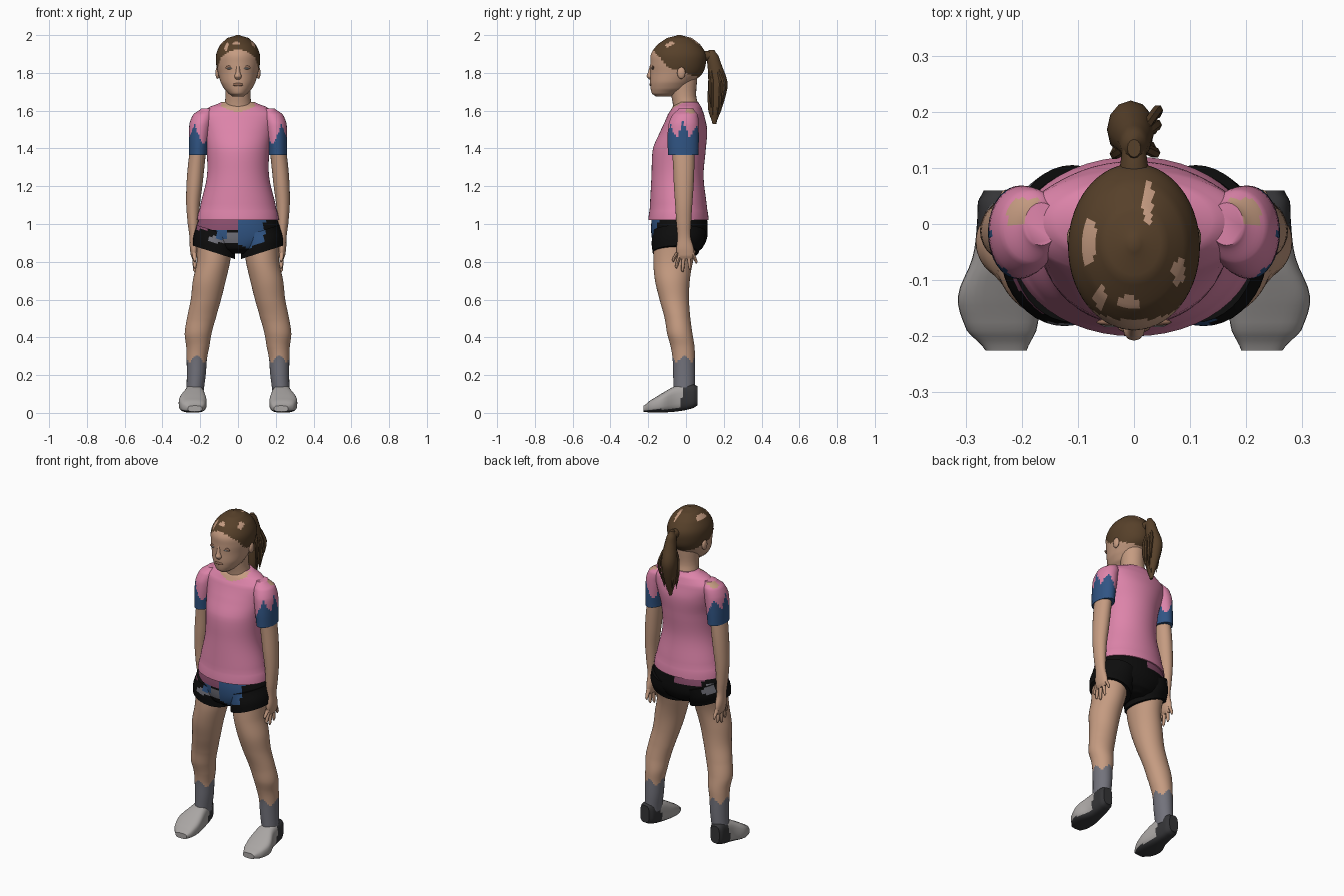
import bpy, bmesh, math, random
from mathutils import Vector, Matrix

random.seed(4)
default = bpy.data.objects.get("Cube")
if default:
    bpy.data.objects.remove(default, do_unlink=True)


def material(name, r, g, b):
    m = bpy.data.materials.new(name)
    m.use_nodes = True
    m.diffuse_color = (r, g, b, 1)
    shader = m.node_tree.nodes["Principled BSDF"]
    shader.inputs["Base Color"].default_value = (r, g, b, 1)
    shader.inputs["Roughness"].default_value = 0.9
    return m


skin = material("skin", .56, .33, .22)
lip = material("lip_brown", .27, .14, .09)
hair = material("hair_brown", .095, .052, .023)
pink = material("shirt_pink", .72, .23, .4)
mauve = material("patch_mauve", .27, .08, .16)
blue = material("sleeve_blue", .03, .09, .23)
black = material("shorts_black", .004, .004, .004)
sock = material("sock_grey", .17, .17, .2)
pale = material("shoe_grey", .4, .38, .37)
dark = material("heel_charcoal", .035, .035, .038)


def finish(name, bm, mats, rule=None):
    """Turn a bmesh into a smooth object, coloured face by face with a rule."""
    bmesh.ops.recalc_face_normals(bm, faces=bm.faces)
    for m_face in bm.faces:
        if rule:
            colour = rule(m_face.calc_center_median(), m_face.normal)
            m_face.material_index = mats.index(colour)
    mesh = bpy.data.meshes.new(name)
    bm.to_mesh(mesh)
    bm.free()
    for m in mats:
        mesh.materials.append(m)
    mesh.shade_smooth()
    mesh.set_sharp_from_angle(angle=math.radians(50))
    obj = bpy.data.objects.new(name, mesh)
    bpy.context.scene.collection.objects.link(obj)
    return obj


def smooth_rings(rings, sub):
    """Catmull-Rom interpolation between the key rings."""
    out = []
    for i in range(len(rings) - 1):
        quad = [rings[max(i - 1, 0)], rings[i], rings[i + 1], rings[min(i + 2, len(rings) - 1)]]
        for k in range(sub):
            t = k / sub
            out.append([b + t * ((c - a) + t * (2*a - 5*b + 4*c - d + t * (3*b - a - 3*c + d))) / 2
                        if j else b + t * (c - b) for j, (a, b, c, d) in enumerate(zip(*quad))])
    return out + [list(rings[-1])]


def loft(name, rings, mats, rule=None, seg=24, sub=4, axis="z", side=1, power=1, tilt=0):
    """Skin elliptical rings (position, centre a, centre b, radius a, radius b)."""
    bm = bmesh.new()
    loops = []
    for t, a, b, ra, rb in smooth_rings(rings, sub):
        loop = []
        for k in range(seg):
            c, s = math.cos(math.tau * k / seg), math.sin(math.tau * k / seg)
            u = a + ra * math.copysign(abs(c) ** power, c)
            v = b + rb * math.copysign(abs(s) ** power, s)
            p = (u * side, v, t + tilt * c) if axis == "z" else (u * side, t, v)
            loop.append(bm.verts.new(p))
        loops.append(loop)
    for lo, hi in zip(loops, loops[1:]):
        for k in range(seg):
            n = (k + 1) % seg
            bm.faces.new((lo[k], lo[n], hi[n], hi[k]))
    bm.faces.new(loops[0])
    bm.faces.new(loops[-1])
    return finish(name, bm, mats, rule)


def blob(name, centre, size, mat):
    bm = bmesh.new()
    place = Matrix.Translation(centre) @ Matrix.Diagonal((*size, 1))
    bmesh.ops.create_uvsphere(bm, u_segments=14, v_segments=8, radius=1, matrix=place)
    return finish(name, bm, [mat])


def zigzag(angle, count):
    """Triangle wave from -1 to 1 around a limb."""
    return 4 * abs((angle * count / math.tau) % 1 - .5) - 1


# Shirt, with a scooped neckline
def shirt_rule(p, n):
    scoop = p.y < 0 and abs(p.x) < .09 and p.z > 1.595 + 4 * p.x ** 2
    return skin if scoop else pink


loft("shirt", [(1.02, 0, -.04, .217, .16), (1.08, 0, -.04, .203, .152), (1.25, 0, -.045, .165, .138),
               (1.4, 0, -.035, .167, .14), (1.5, 0, -.01, .185, .122), (1.58, 0, 0, .2, .096),
               (1.62, 0, .005, .15, .076), (1.645, 0, .01, .09, .055)],
     [pink, skin], shirt_rule, seg=48, sub=6)


# Shorts, with irregular cloth patches near the waistband
def shorts_rule(p, n):
    if p.y < -.06:
        if .01 < p.x < .14 and p.z > .87 + .4 * abs(p.x - .05):
            return blue
        if -.11 < p.x < -.05 and .92 < p.z < .965:
            return blue
        if -.15 < p.x < -.01 and .9 < p.z < .96 + .2 * p.x:
            return sock
        if -.22 < p.x < .01 and p.z > .97:
            return mauve
    elif p.y > .02:
        if -.16 < p.x < 0 and p.z > .98:
            return mauve
        if -.22 < p.x < -.17 and .94 < p.z < 1:
            return sock
    return black


cloth = [black, blue, sock, mauve]
loft("shorts_seat", [(.845, 0, -.04, .07, .09), (.87, 0, -.04, .15, .125), (.92, 0, -.035, .225, .145),
                     (.98, 0, -.035, .222, .15), (1.05, 0, -.035, .2, .145)],
     cloth, shorts_rule, seg=48, sub=5)


# Head, with a painted hairline and thin gaps in the hair
gaps = [(-.08, -.03, .013, .045), (.025, .035, .009, .04), (.08, -.085, .012, .022),
        (-.01, -.14, .02, .012), (-.06, -.13, .012, .02)]


def head_rule(p, n):
    line = 1.945 - 1.25 * (p.y + .19) if p.y < -.1 else 1.83 - .32 * (p.y + .1)
    gap = any(((p.x - x) / w) ** 2 + ((p.y - y) / h) ** 2 < 1 for x, y, w, h in gaps)
    return hair if p.z > line and not (gap and p.z > 1.87) else skin


loft("head", [(1.675, 0, -.115, .03, .045), (1.69, 0, -.11, .05, .07), (1.715, 0, -.09, .073, .097),
              (1.75, 0, -.075, .092, .115), (1.8, 0, -.05, .106, .139), (1.85, 0, -.042, .116, .147),
              (1.9, 0, -.04, .115, .145), (1.95, 0, -.038, .093, .113), (1.985, 0, -.035, .055, .065),
              (2, 0, -.035, .008, .01)], [skin, hair], head_rule, seg=56, sub=6)
loft("neck", [(1.56, 0, .005, .085, .075), (1.62, 0, 0, .074, .068), (1.68, 0, -.012, .066, .066),
              (1.78, 0, -.015, .07, .075)], [skin])

# Face
loft("nose", [(1.765, 0, -.182, .012, .012), (1.78, 0, -.186, .02, .022), (1.8, 0, -.184, .013, .018),
              (1.845, 0, -.182, .008, .008)], [skin], seg=12)
blob("mouth", (0, -.186, 1.738), (.028, .008, .009), lip)
for side, label in ((1, "left"), (-1, "right")):
    blob(label + "_eye_shadow", (side * .043, -.175, 1.828), (.024, .006, .011), lip)
    blob(label + "_eye", (side * .043, -.178, 1.824), (.017, .006, .005), pale)
    blob(label + "_ear", (side * .108, -.025, 1.8), (.012, .022, .032), skin)

# Ponytail: gathered core with loose tapering strands
loft("ponytail", [(1.53, 0, .15, .008, .01), (1.6, 0, .152, .025, .034), (1.7, -.005, .165, .04, .05),
                  (1.76, -.005, .168, .042, .05), (1.84, 0, .152, .032, .038), (1.89, 0, .14, .024, .032),
                  (1.92, 0, .135, .012, .016)], [hair], seg=12)
loft("ponytail_tie", [(.07, 0, 1.885, .03, .03), (.11, 0, 1.89, .024, .026), (.15, 0, 1.89, .02, .02)],
     [hair], seg=12, axis="y")
for i in range(14):
    x, y = random.uniform(-.05, .05), random.uniform(.12, .215)
    tip = random.uniform(1.54, 1.66)
    loft(f"hair_strand_{i + 1}", [(tip, x * .8, y * .8 + .03, .001, .001), (tip + .06, x, y, .007, .008),
                                  (1.76, x * .9, y, .009, .01), (1.89, 0, .145, .008, .008)],
         [hair], seg=6, sub=3)


# Limb colour rules
def sleeve_rule(p, n):
    if p.z > 1.585 and abs(p.x) > .17 and 0 < p.y < .045 and abs(p.x) < .225 and n.z > .5:
        return skin
    angle = math.atan2(p.y + .015, abs(p.x) - .207)
    outward = math.cos(angle)
    return blue if p.z < 1.47 + .035 * outward + .045 * zigzag(angle, 5) else pink


def leg_rule(p, n):
    angle = math.atan2(p.y + .01, abs(p.x) - .217)
    return sock if p.z < .285 + .022 * zigzag(angle, 4) else skin


def shoe_rule(p, n):
    return dark if p.y > -.02 - .25 * (.1 - p.z) or n.z < -.6 else pale


# Arms, hands, legs and shoes on both sides
for side, label in ((1, "left"), (-1, "right")):
    loft(label + "_sleeve", [(1.365, .21, -.015, .05, .08), (1.45, .205, -.015, .055, .083),
                             (1.53, .197, -.012, .06, .08), (1.58, .182, -.005, .055, .066),
                             (1.612, .165, 0, .03, .038)],
         [pink, blue, skin], sleeve_rule, seg=40, sub=7, side=side)
    loft(label + "_arm", [(1.42, .21, -.015, .043, .06), (1.3, .222, -.012, .044, .056),
                          (1.2, .231, -.012, .042, .052), (1.1, .238, -.012, .036, .045),
                          (1, .237, -.012, .029, .039), (.93, .234, -.01, .023, .035),
                          (.87, .233, -.005, .022, .046), (.83, .232, -.002, .017, .044),
                          (.815, .232, -.002, .01, .036)], [skin], side=side)
    fingers = [("thumb", -.045, -.066, .8), ("index_finger", -.03, -.05, .765), ("middle_finger", -.01, -.018, .745),
               ("ring_finger", .012, .02, .757), ("little_finger", .032, .053, .79)]
    for finger, base, end, tip in fingers:
        loft(f"{label}_{finger}", [(tip, .228, end, .004, .003), (tip + .012, .229, end, .009, .008),
                                   (.85, .232, base, .012, .011)], [skin], seg=8, side=side)
    loft(label + "_shorts_leg", [(.85, .127, -.055, .11, .122), (.9, .124, -.045, .112, .137),
                                 (.96, .11, -.035, .11, .14)],
         cloth, shorts_rule, seg=40, sub=5, side=side, tilt=.035)
    loft(label + "_leg", [(.92, .122, -.05, .095, .12), (.8, .13, -.068, .088, .105),
                          (.7, .152, -.072, .087, .092), (.6, .17, -.062, .08, .078),
                          (.5, .194, -.045, .076, .068), (.42, .211, -.033, .071, .067),
                          (.35, .213, -.018, .061, .063), (.29, .218, -.012, .054, .059),
                          (.2, .221, -.01, .05, .058), (.1, .228, -.01, .045, .055)],
         [skin, sock], leg_rule, seg=40, sub=8, side=side)
    loft(label + "_shoe", [(.06, .238, .09, .03, .052), (.04, .236, .088, .042, .062),
                           (0, .233, .083, .047, .068), (-.06, .232, .073, .056, .067),
                           (-.13, .24, .052, .074, .05), (-.19, .236, .034, .062, .032),
                           (-.225, .228, .022, .037, .016)],
         [pale, dark], shoe_rule, seg=28, axis="y", side=side, power=.65)
